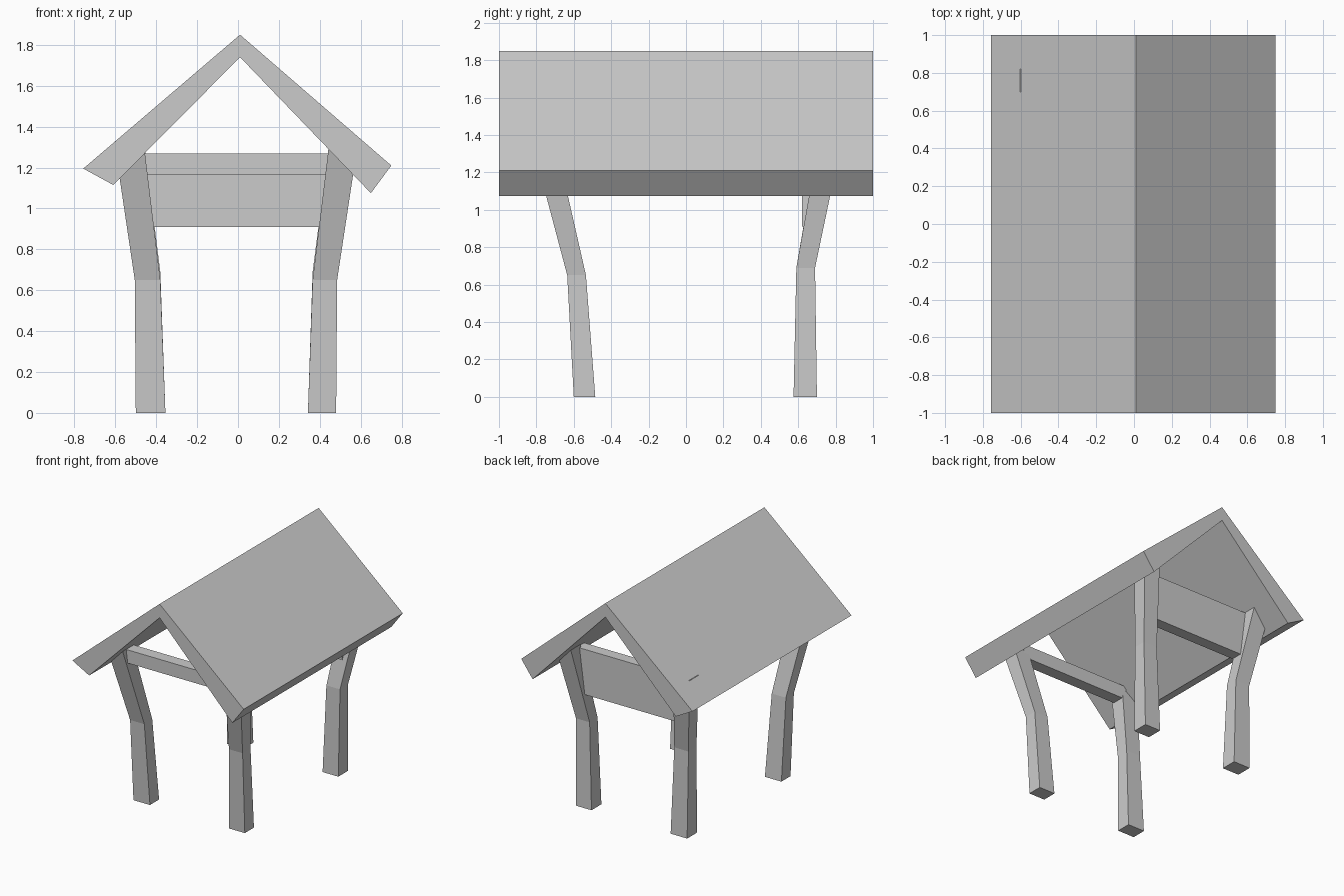
import bpy, bmesh

cube = bpy.data.objects.get("Cube")
if cube:
    bpy.data.objects.remove(cube, do_unlink=True)

grey = bpy.data.materials.new("plain_grey")
grey.use_nodes = True
colour = (0.6, 0.6, 0.6, 1)
grey.diffuse_color = colour
grey.node_tree.nodes["Principled BSDF"].inputs["Base Color"].default_value = colour


def loft(name, rings):
    """Closed flat-shaded solid joining rings of equal length."""
    bm = bmesh.new()
    loops = [[bm.verts.new(p) for p in ring] for ring in rings]
    n = len(loops[0])
    for a, b in zip(loops, loops[1:]):
        for i in range(n):
            j = (i + 1) % n
            bm.faces.new((a[i], a[j], b[j], b[i]))
    bm.faces.new(loops[0][::-1])
    bm.faces.new(loops[-1])
    bmesh.ops.recalc_face_normals(bm, faces=bm.faces)
    mesh = bpy.data.meshes.new(name)
    bm.to_mesh(mesh)
    bm.free()
    mesh.materials.append(grey)
    obj = bpy.data.objects.new(name, mesh)
    bpy.context.collection.objects.link(obj)
    return obj


def rect(x, y, z):
    """Horizontal rectangle from x and y ranges."""
    return [(x[0], y[0], z), (x[1], y[0], z), (x[1], y[1], z), (x[0], y[1], z)]


# Gable roof: chevron profile run from front to back
profile = [(-0.757, 1.195), (0.01, 1.85), (0.75, 1.21),
           (0.65, 1.075), (0.01, 1.74), (-0.61, 1.115)]
loft("roof", [[(x, y, z) for x, z in profile] for y in (-1, 1)])

# Bent legs: x ranges per side and y ranges per end, at foot, knee and top
side_x = {
    "right": [(-0.50, -0.355), (-0.505, -0.38), (-0.603, -0.46)],
    "left": [(0.342, 0.48), (0.365, 0.485), (0.445, 0.585)],
}
end_y = {
    "front": [(-0.60, -0.485), (-0.635, -0.535), (-0.81, -0.685)],
    "back": [(0.575, 0.70), (0.59, 0.69), (0.70, 0.82)],
}
knee = {"front": 0.65, "back": 0.69}
for end, ys in end_y.items():
    for side, xs in side_x.items():
        top = 1.33 if (end, side) == ("back", "right") else 1.31
        heights = (0, knee[end], top)
        loft(f"{end}_{side}_leg", [rect(*r) for r in zip(xs, ys, heights)])

# Cross members between each pair of legs
for name, y, bottom in (("front_beam", (-0.755, -0.66), 1.165),
                        ("back_board", (0.62, 0.71), 0.91)):
    loft(name, [rect((-0.48, 0.48), y, z) for z in (bottom, 1.27)])
